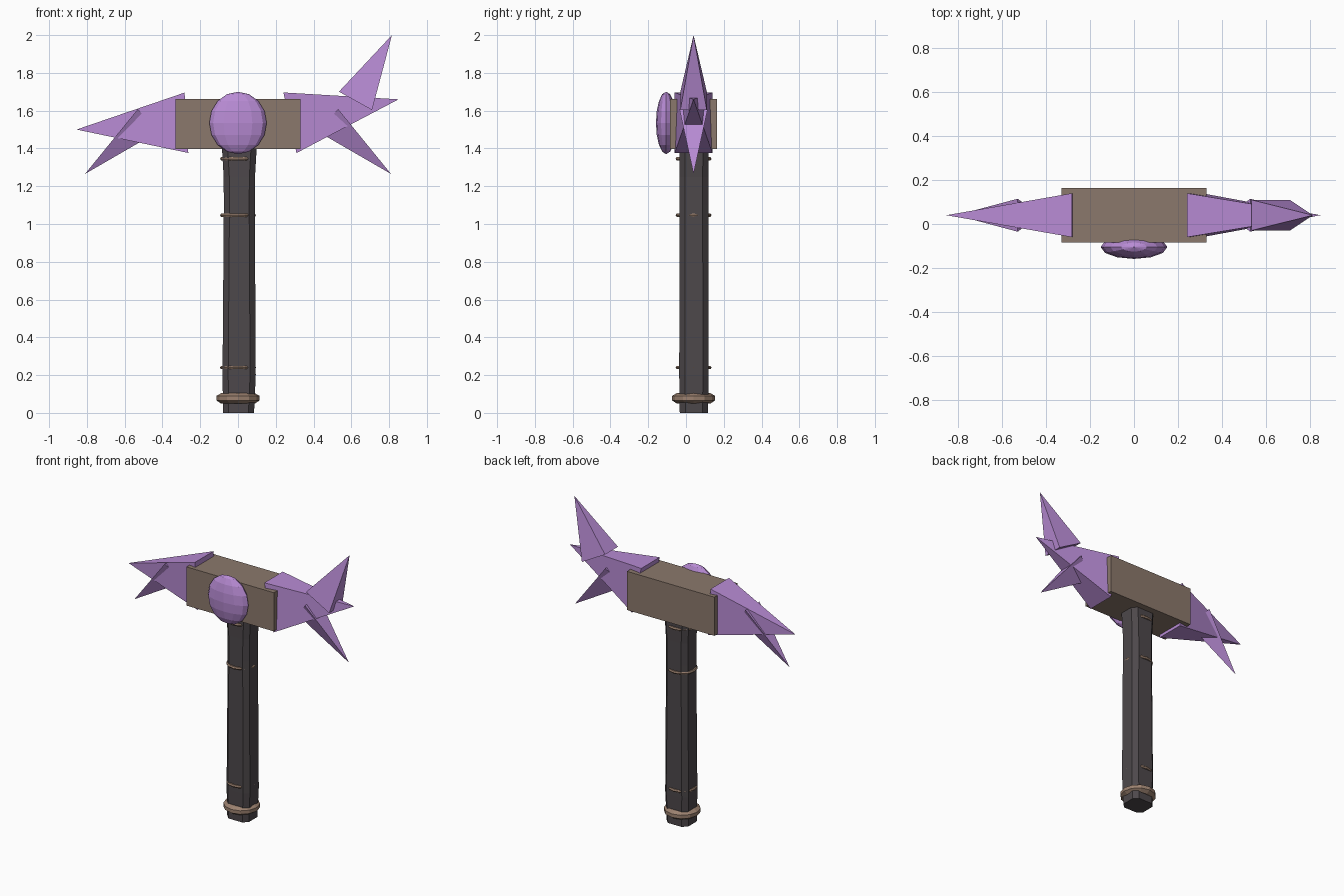
import bpy
import math
from mathutils import Vector

if "Cube" in bpy.data.objects:
    bpy.data.objects.remove(bpy.data.objects["Cube"])

CY = 0.04  # depth of the weapon's centre line


def material(name, rgb):
    m = bpy.data.materials.new(name)
    m.diffuse_color = (*rgb, 1)
    m.use_nodes = True
    m.node_tree.nodes["Principled BSDF"].inputs["Base Color"].default_value = m.diffuse_color
    return m


WOOD = material("dark_wood", (0.075, 0.065, 0.07))
STONE = material("brown_stone", (0.26, 0.19, 0.15))
BRONZE = material("bronze", (0.33, 0.22, 0.16))
CRYSTAL = material("crystal", (0.48, 0.26, 0.66))


def mesh_object(name, verts, faces, mat):
    me = bpy.data.meshes.new(name)
    me.from_pydata(verts, [], faces)
    me.materials.append(mat)
    ob = bpy.data.objects.new(name, me)
    bpy.context.collection.objects.link(ob)
    return ob


def loft(name, rings, mat):
    """Skin equal-sized rings of points and cap both ends."""
    n = len(rings[0])
    verts = [p for r in rings for p in r]
    faces = [(k * n + i, k * n + (i + 1) % n, (k + 1) * n + (i + 1) % n, (k + 1) * n + i)
             for k in range(len(rings) - 1) for i in range(n)]
    faces.append(tuple(reversed(range(n))))
    faces.append(tuple(range((len(rings) - 1) * n, len(rings) * n)))
    return mesh_object(name, verts, faces, mat)


def spike(name, base, tip, section):
    """Pyramid from base to tip (x, z); section is (across, depth) points."""
    b, t = Vector((base[0], CY, base[1])), Vector((tip[0], CY, tip[1]))
    axis = (t - b).normalized()
    depth = Vector((0, 1, 0))
    across = axis.cross(depth)
    verts = [b + across * u + depth * v for u, v in section] + [t]
    n = len(section)
    faces = [(i, (i + 1) % n, n) for i in range(n)] + [tuple(reversed(range(n)))]
    return mesh_object(name, verts, faces, CRYSTAL)


def rect(u, v):
    return [(u, v), (-u, v), (-u, -v), (u, -v)]


# Handle: chamfered square section, slightly waisted
def handle_ring(z, x, hx, hy):
    c = 0.03
    pts = [(hx, -hy + c), (hx, hy - c), (hx - c, hy), (-hx + c, hy),
           (-hx, hy - c), (-hx, -hy + c), (-hx + c, -hy), (hx - c, -hy)]
    return [(x + px, CY + 0.002 + py, z) for px, py in pts]


loft("handle", [handle_ring(*s) for s in (
    (0.0, 0.003, 0.082, 0.075), (0.2, 0.006, 0.088, 0.078),
    (1.1, 0.007, 0.082, 0.076), (1.25, 0.007, 0.083, 0.076),
    (1.42, 0.007, 0.093, 0.078))], WOOD)

# Pommel band
N = 12
loft("pommel_band", [[(r * math.cos(2 * math.pi * i / N), CY + r * math.sin(2 * math.pi * i / N), z)
                      for i in range(N)]
                     for r, z in ((0.09, 0.05), (0.114, 0.066), (0.114, 0.09), (0.09, 0.104))], BRONZE)

# Thin handle bands
for i, z in enumerate((0.24, 1.047, 1.345)):
    bpy.ops.mesh.primitive_torus_add(location=(0, CY, z), major_radius=0.085, minor_radius=0.01,
                                     major_segments=16, minor_segments=6)
    ob = bpy.context.object
    ob.name = f"handle_band_{i + 1}"
    ob.data.materials.append(BRONZE)

# Head block
bpy.ops.mesh.primitive_cube_add(size=1, location=(0, CY, 1.53))
head = bpy.context.object
head.name = "head_block"
head.scale = (0.66, 0.25, 0.264)
head.data.materials.append(STONE)

# Front gem
bpy.ops.mesh.primitive_uv_sphere_add(segments=12, ring_count=8, radius=1, location=(0, -0.105, 1.535))
gem = bpy.context.object
gem.name = "front_gem"
gem.scale = (0.152, 0.054, 0.165)
gem.data.materials.append(CRYSTAL)

# Main crystal spikes
spike("main_spike_left", (-0.273, 1.536), (-0.855, 1.50), rect(0.16, 0.10))
spike("main_spike_right", (0.275, 1.536), (0.85, 1.66), rect(0.164, 0.10))

# Upward spike on the right
spike("upper_spike", (0.622, 1.652), (0.815, 2.0), rect(0.1, 0.07))

# Downward spikes: flat outer side, ridge facing inward and down
for side, s in (("left", -1), ("right", 1)):
    u = 0.08
    section = [(s * -u, 0.075), (s * u, 0.0), (s * -u, -0.075)]
    if s < 0:
        section.reverse()
    # across points down-and-in or up-and-out depending on the side
    ob = spike("lower_spike_" + side, (s * 0.478, 1.548), (s * 0.81, 1.265), section)
    ridge = [v for v in ob.data.vertices if abs(v.co.y - CY) < 1e-4][0].co
    if ridge.z > 1.55:
        for v in ob.data.vertices[:3]:
            b = Vector((s * 0.478, CY, 1.548))
            d = v.co - b
            v.co = b + Vector((-d.x, d.y, -d.z))
        ob.data.flip_normals()

# Centre the depth on y = 0 is already satisfied by the gem front and block back
